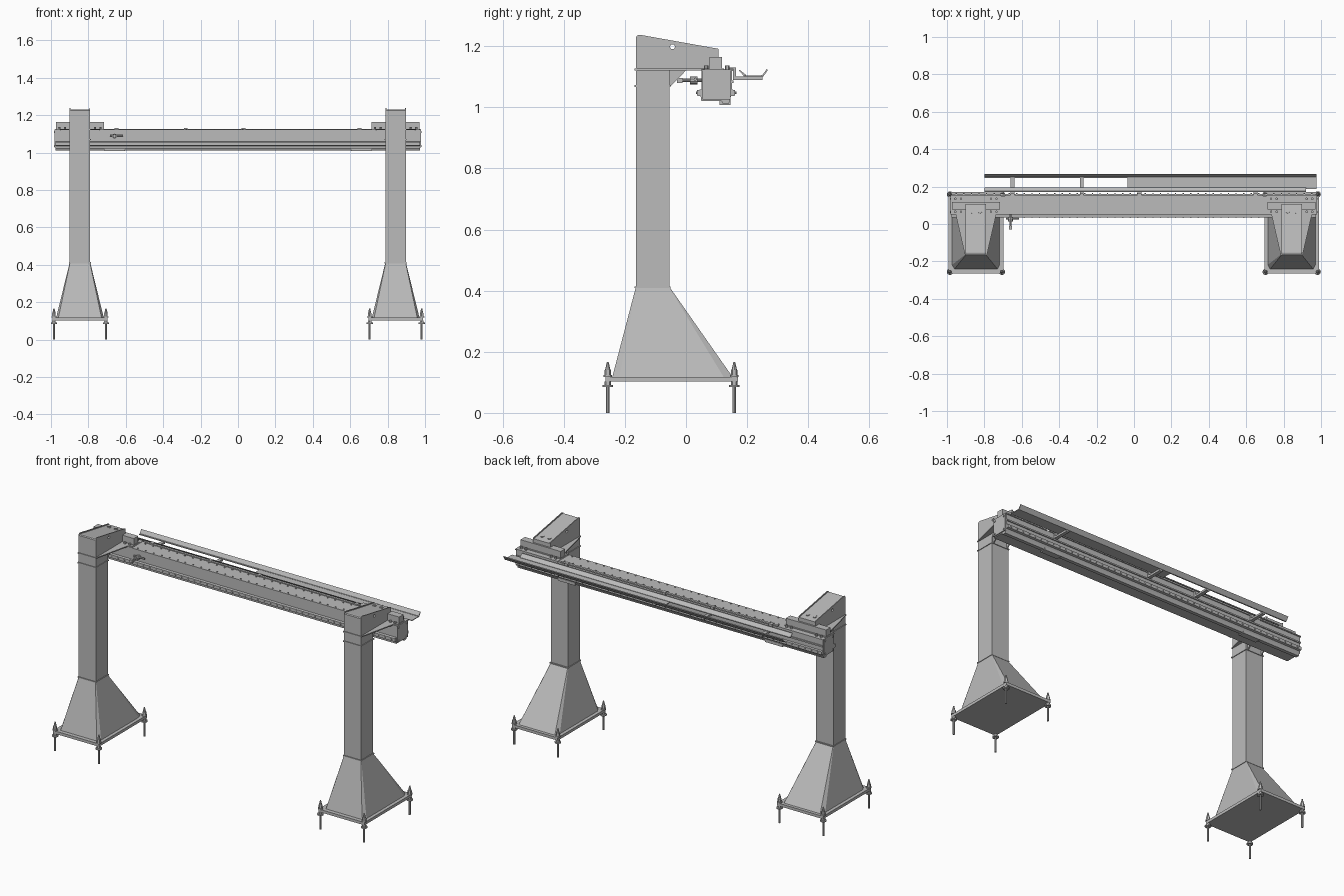
import bpy, bmesh, math
from mathutils import Matrix, Vector

default = bpy.data.objects.get("Cube")
if default:
    bpy.data.objects.remove(default, do_unlink=True)


def material(name, v):
    m = bpy.data.materials.new(name)
    m.use_nodes = True
    col = (v, v, v, 1)
    m.diffuse_color = col
    m.node_tree.nodes["Principled BSDF"].inputs["Base Color"].default_value = col
    return m


STEEL = material("grey steel", 0.5)


def finish(name, bm):
    bmesh.ops.recalc_face_normals(bm, faces=bm.faces)
    me = bpy.data.meshes.new(name)
    bm.to_mesh(me)
    bm.free()
    me.materials.append(STEEL)
    ob = bpy.data.objects.new(name, me)
    bpy.context.collection.objects.link(ob)
    return ob


def loft(name, lower, upper):
    """Solid between two rings of points."""
    bm = bmesh.new()
    a = [bm.verts.new(p) for p in lower]
    b = [bm.verts.new(p) for p in upper]
    bm.faces.new(a)
    bm.faces.new(b)
    for i in range(len(a)):
        j = (i + 1) % len(a)
        bm.faces.new((a[i], a[j], b[j], b[i]))
    return finish(name, bm)


def prism(name, profile, x0, x1):
    """Extrude a (y, z) profile along x."""
    return loft(name, [(x0, y, z) for y, z in profile], [(x1, y, z) for y, z in profile])


def slab(name, outline, z0, z1):
    """Extrude an (x, y) outline along z."""
    return loft(name, [(x, y, z0) for x, y in outline], [(x, y, z1) for x, y in outline])


def box(name, x0, x1, y0, y1, z0, z1):
    return prism(name, [(y0, z0), (y1, z0), (y1, z1), (y0, z1)], x0, x1)


def studs(name, points, r, depth, axis, sides=6, r2=None):
    """Many small cylinders or cones, centred on points, in one mesh."""
    bm = bmesh.new()
    turn = Vector((0, 0, 1)).rotation_difference(Vector(axis)).to_matrix().to_4x4()
    for p in points:
        bmesh.ops.create_cone(bm, cap_ends=True, segments=sides, radius1=r,
                              radius2=r if r2 is None else r2, depth=depth,
                              matrix=Matrix.Translation(p) @ turn)
    return finish(name, bm)


def steps(a, b, n):
    return [a + (b - a) * i / (n - 1) for i in range(n)]


def corner_ring(cx, x, y0, y1, cut_x, cut_front, cut_back, z):
    """Rectangle with its four corners cut."""
    pts = [(x - cut_x, y0), (x, y0 + cut_front), (x, y1 - cut_back), (x - cut_x, y1)]
    pts += [(-px, py) for px, py in reversed(pts)]
    return [(cx + px, py, z) for px, py in pts]


Y0, Y1, HALF = -0.164, -0.054, 0.055     # column footprint


def support(side, cx):
    # base plate and flared foot
    box(side + "_base_plate", cx - 0.146, cx + 0.146, -0.264, 0.17, 0.102, 0.118)
    loft(side + "_flared_foot",
         corner_ring(cx, 0.127, -0.241, 0.152, 0.012, 0.023, 0.029, 0.118),
         corner_ring(cx, HALF, Y0, Y1, 0.002, 0.002, 0.002, 0.412))

    # anchor bolts
    at = [(cx + sx * 0.139, y) for sx in (-1, 1) for y in (-0.256, 0.158)]
    up = (0, 0, 1)
    for part, r, r2, z0, z1, n in (("rods", 0.0055, 0.0055, 0, 0.15, 8),
                                   ("lower_washers", 0.017, 0.017, 0.084, 0.091, 12),
                                   ("lower_nuts", 0.011, 0.011, 0.091, 0.102, 6),
                                   ("upper_washers", 0.014, 0.014, 0.118, 0.124, 12),
                                   ("upper_nuts", 0.011, 0.011, 0.124, 0.14, 6),
                                   ("tips", 0.009, 0.003, 0.14, 0.166, 8)):
        studs(side + "_anchor_" + part, [(x, y, (z0 + z1) / 2) for x, y in at],
              r, z1 - z0, up, n, r2)

    # column and its collars
    box(side + "_column", cx - HALF, cx + HALF, Y0, Y1, 0.412, 1.122)
    for i, z in enumerate((0.408, 1.066)):
        box(f"{side}_collar_{i}", cx - HALF - 0.004, cx + HALF + 0.004,
            Y0 - 0.004, Y1 + 0.004, z, z + 0.006)

    # cantilever head with a cross hole
    head = prism(side + "_head", [(Y0, 1.122), (0.107, 1.127), (0.107, 1.186),
                                  (-0.15, 1.231), (-0.16, 1.231), (Y0, 1.226)],
                 cx - 0.05, cx + 0.05)
    cheek = [(Y0, 1.122), (0.107, 1.127), (0.107, 1.191), (-0.15, 1.237),
             (-0.16, 1.235), (Y0, 1.228)]
    cheeks = [prism(f"{side}_head_cheek_{n}", cheek, cx + s * 0.05, cx + s * 0.055)
              for n, s in (("left", 1), ("right", -1))]
    cutter = studs(side + "_hole_cutter", [(cx, -0.044, 1.198)], 0.008, 0.2, (1, 0, 0), 12)
    cutter.hide_render = True
    cutter.hide_set(True)
    for ob in [head] + cheeks:
        mod = ob.modifiers.new("hole", "BOOLEAN")
        mod.object = cutter
        mod.solver = "EXACT"
    slope = (0, 0.17, 1)
    studs(side + "_head_bolts", [(cx + s * 0.022, 0.068, 1.194) for s in (-1, 1)],
          0.011, 0.006, slope, 10)

    # wing plate, gussets and the hanger over the beam
    wing = [(-0.058, -0.168), (0.058, -0.168), (0.108, 0.05), (0.13, 0.06),
            (0.13, 0.125), (-0.13, 0.125), (-0.13, 0.06), (-0.108, 0.05)]
    slab(side + "_wing_plate", [(cx + x, y) for x, y in wing], 1.121, 1.127)
    for s in (-1, 1):
        prism(f"{side}_gusset_{'left' if s > 0 else 'right'}",
              [(Y1, 1.066), (Y1, 1.122), (0.0, 1.122), (-0.01, 1.11)],
              cx + s * 0.045 - 0.003, cx + s * 0.045 + 0.003)
    box(side + "_hanger_block", cx - 0.128, cx + 0.128, 0.077, 0.117, 1.125, 1.164)
    studs(side + "_hanger_bolts", [(cx + x, y, 1.128) for y in (0.066, 0.135)
                                   for x in (-0.11, -0.08, 0.08, 0.11)], 0.007, 0.016, up)
    box(side + "_beam_saddle", cx - 0.135, cx + 0.135, 0.05, 0.155, 1.118, 1.124)
    box(side + "_under_block", cx + (0.13 if cx < 0 else -0.24),
        cx + (0.24 if cx < 0 else -0.13), 0.11, 0.145, 1.008, 1.025)


for side, cx in (("right", -0.845), ("left", 0.843)):
    support(side, cx)

# main beam with its lower flanges
prism("beam", [(0.05, 1.122), (0.15, 1.122), (0.15, 1.058), (0.161, 1.056),
               (0.161, 1.038), (0.148, 1.036), (0.14, 1.021), (0.05, 1.021),
               (0.048, 1.036), (0.036, 1.038), (0.036, 1.056), (0.05, 1.058)], -0.976, 0.972)
prism("beam_bottom_rail", [(0.115, 1.022), (0.145, 1.024), (0.14, 1.012), (0.12, 1.012)],
      -0.976, 0.972)
for name, x in (("right", -0.98), ("left", 0.972)):
    box(name + "_end_plate", x, x + 0.006, 0.054, 0.146, 1.026, 1.118)
    studs(name + "_end_bolts", [(x + 0.003, y, z) for y in (0.065, 0.135)
                                for z in (1.035, 1.11)], 0.005, 0.014, (1, 0, 0))
box("beam_top_strip", -0.69, 0.69, 0.142, 0.156, 1.12, 1.127)
box("beam_back_strip", -0.976, 0.972, 0.148, 0.156, 1.08, 1.088)

# bolt rows along the beam
row = steps(-0.95, 0.95, 48)
studs("front_flange_bolts", [(x, 0.035, 1.047) for x in row], 0.004, 0.006, (0, 1, 0))
studs("back_flange_bolts", [(x, 0.162, 1.047) for x in row], 0.004, 0.006, (0, 1, 0))
studs("top_bolts", [(x, y, 1.123) for x in steps(-0.68, 0.68, 28) for y in (0.062, 0.13)],
      0.004, 0.005, (0, 0, 1))

# tray behind the beam: two rails, a part floor and hooked brackets
prism("tray_inner_rail", [(0.172, 1.122), (0.176, 1.122), (0.196, 1.106), (0.196, 1.101),
                          (0.19, 1.101)], -0.8, 0.92)
prism("tray_outer_rail", [(0.245, 1.099), (0.252, 1.099), (0.268, 1.122), (0.264, 1.125),
                          (0.25, 1.105), (0.245, 1.105)], -0.8, 0.975)
box("tray_floor", -0.035, 0.975, 0.188, 0.248, 1.1, 1.104)
for i, x in enumerate((-0.65, -0.28, 0.03, 0.65)):
    prism(f"tray_bracket_{i}", [(0.14, 1.122), (0.14, 1.13), (0.163, 1.13), (0.163, 1.1),
                                (0.25, 1.1), (0.25, 1.089), (0.154, 1.089), (0.154, 1.122)],
          x - 0.01, x + 0.01)

# small valve fitting on the front of the beam
studs("valve_pipe", [(-0.66, 0.012, 1.088)], 0.006, 0.08, (0, 1, 0), 10)
studs("valve_body", [(-0.66, 0.025, 1.088)], 0.013, 0.025, (0, 1, 0), 10)
studs("valve_cross_pipe", [(-0.65, 0.03, 1.092)], 0.005, 0.07, (1, 0, 0), 8)
box("valve_handle", -0.668, -0.652, -0.03, -0.012, 1.08, 1.096)
